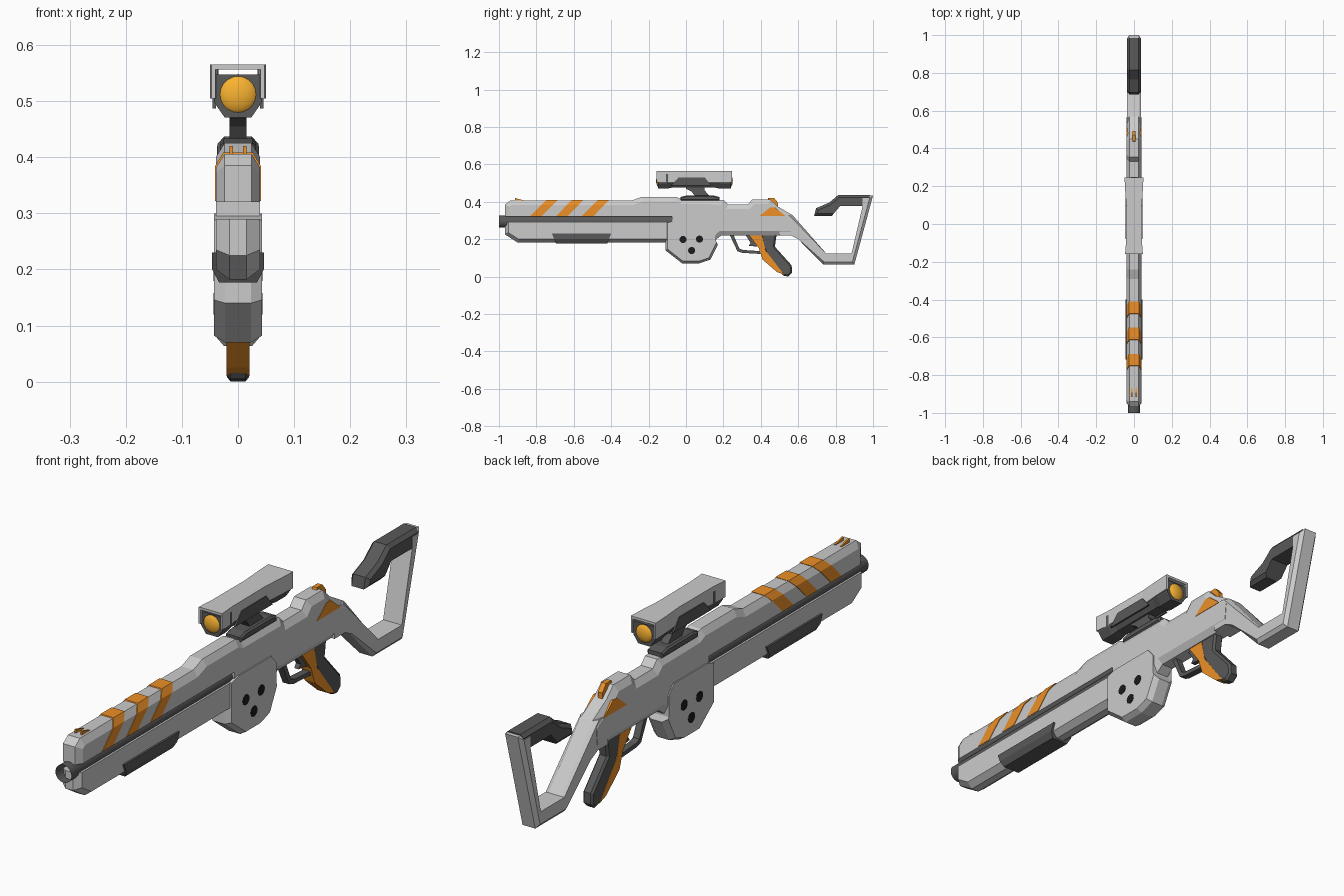
import bpy, bmesh, math
from mathutils import Matrix

if "Cube" in bpy.data.objects:
    bpy.data.objects.remove(bpy.data.objects["Cube"])


def material(name, rgb):
    m = bpy.data.materials.new(name)
    m.diffuse_color = (*rgb, 1)
    m.use_nodes = True
    m.node_tree.nodes["Principled BSDF"].inputs["Base Color"].default_value = m.diffuse_color
    return m


DARK = material("dark_grey", (0.10, 0.10, 0.10))
BLACK = material("black", (0.01, 0.01, 0.01))
ORANGE = material("orange", (0.85, 0.28, 0.02))
LENS = material("amber", (0.95, 0.45, 0.03))


def finish(bm, name, mat=None, smooth=False):
    bmesh.ops.recalc_face_normals(bm, faces=bm.faces)
    me = bpy.data.meshes.new(name)
    bm.to_mesh(me)
    bm.free()
    if mat:
        me.materials.append(mat)
    for p in me.polygons:
        p.use_smooth = smooth
    ob = bpy.data.objects.new(name, me)
    bpy.context.collection.objects.link(ob)
    return ob


def plate(name, pts, w, mat=None, dz=0, dx=0, skip=(), x=0):
    """Side profile (y, z) of half width w; rims chamfered dz in profile, dx in width."""
    bm = bmesh.new()
    k = dz / dx if dz else 1
    n = len(pts)
    sides = [[bm.verts.new((s * w * k, y, z)) for y, z in pts] for s in (-1, 1)]
    for side in sides:
        bm.faces.new(side)
    for i in range(n):
        j = (i + 1) % n
        bm.faces.new((sides[0][i], sides[0][j], sides[1][j], sides[1][i]))
    bmesh.ops.recalc_face_normals(bm, faces=bm.faces)
    if dz:
        rim = [bm.edges.get((s[i], s[(i + 1) % n])) for s in sides for i in range(n) if i not in skip]
        bmesh.ops.bevel(bm, geom=rim, offset=dz, offset_type='OFFSET', segments=1,
                        profile=0.5, affect='EDGES', clamp_overlap=True)
    for v in bm.verts:
        v.co.x = v.co.x / k + x
    return finish(bm, name, mat)


def loft(name, rings, mat=None):
    """Skin a list of equal-length vertex rings and cap both ends."""
    bm = bmesh.new()
    rs = [[bm.verts.new(p) for p in r] for r in rings]
    n = len(rs[0])
    for a, b in zip(rs, rs[1:]):
        for i in range(n):
            j = (i + 1) % n
            bm.faces.new((a[i], a[j], b[j], b[i]))
    bm.faces.new(rs[0])
    bm.faces.new(rs[-1])
    return finish(bm, name, mat)


def cylinder(name, r, length, rot_axis, loc, mat, caps=True, seg=32, smooth=False):
    bm = bmesh.new()
    bmesh.ops.create_cone(bm, cap_ends=caps, segments=seg, radius1=r, radius2=r, depth=length,
                          matrix=Matrix.Translation(loc) @ Matrix.Rotation(math.pi / 2, 4, rot_axis))
    return finish(bm, name, mat, smooth)


# Upper shroud and receiver in one profile
plate("receiver", [(-.968, .32), (-.968, .385), (-.94, .406), (-.29, .406), (-.24, .425),
                   (-.05, .425), (-.02, .412), (.20, .41), (.225, .385), (.33, .385),
                   (.355, .413), (.45, .413), (.49, .375), (.57, .328), (.56, .22),
                   (.19, .22), (.15, .19), (-.075, .19), (-.075, .32)],
      .039, dz=.024, dx=.015, skip=(13, 16, 17, 18))

# Lower shroud, hand guard and open barrel tube
plate("lower_shroud", [(-.968, .29), (-.968, .225), (-.90, .182), (-.09, .182), (-.09, .29)],
      .039, dz=.018, dx=.024, skip=(3, 4))
guard = [(-.046, .23), (-.046, .20), (-.034, .177), (.034, .177), (.046, .20), (.046, .23)]
loft("hand_guard", [[(x, y + s * (.23 - z) * .4, z) for x, z in guard]
                    for y, s in ((-.717, 1), (-.40, -1))], DARK)
cylinder("barrel", .032, .93, 'X', (0, -.535, .294), DARK, caps=False, smooth=True)

# Round-bottomed housing with three dark ports
plate("housing", [(-.11, .285), (-.11, .14), (-.02, .07), (.07, .07), (.13, .09), (.17, .17),
                  (.16, .19), (.16, .265), (.13, .30), (-.06, .30)],
      .043, dz=.012, dx=.02, skip=(5, 6, 7, 8, 9))
for i, (y, z) in enumerate([(-.016, .198), (.072, .20), (.03, .139)]):
    cylinder(f"port_{i}", .019, .088, 'Y', (0, y, z), BLACK, seg=20)

# Orange bands slanting around the upper shroud
band = [(-.041, .322), (-.041, .384), (-.026, .4085), (.026, .4085), (.041, .384), (.041, .322)]
for i in range(3):
    y0 = -.834 + i * .138
    loft(f"stripe_{i}", [[(x, y + (z - .322) * .98, z) for x, z in band]
                         for y in (y0, y0 + .062)], ORANGE)

# Sights and rear accent panel
for s in (-1, 1):
    plate(f"front_sight_{s}", [(-.915, .40), (-.915, .42), (-.87, .408), (-.87, .40)],
          .003, ORANGE, x=s * .012)
plate("rear_sight", [(.435, .405), (.44, .421), (.47, .421), (.492, .395), (.492, .37)], .009, ORANGE)
plate("rear_panel", [(.395, .325), (.45, .37), (.475, .37), (.53, .325)], .0405, ORANGE)

# Open-frame stock and cheek rest
plate("stock", [(.50, .33), (.57, .328), (.75, .123), (.885, .123), (.945, .38), (.945, .433),
                (1.0, .433), (.90, .064), (.733, .064), (.60, .20), (.56, .22), (.50, .22)],
      .0375, dz=.014, dx=.012, skip=(0, 2, 3, 4, 9, 10, 11))
plate("cheek_rest", [(.985, .437), (.815, .437), (.765, .395), (.695, .365), (.685, .325),
                     (.78, .325), (.825, .378), (.97, .378)],
      .0365, DARK, dz=.013, dx=.012, skip=(5, 6, 7))

# Pistol grip, trigger and guard
plate("grip", [(.40, .23), (.485, .23), (.475, .16), (.565, .06), (.567, .02), (.545, .0),
               (.52, .005), (.44, .10), (.41, .16)], .02, DARK, dz=.008, dx=.007)
plate("grip_front", [(.33, .23), (.405, .23), (.425, .14), (.525, .01), (.485, .025),
                     (.41, .09), (.39, .15)], .0205, ORANGE)
plate("trigger", [(.32, .22), (.37, .22), (.38, .16), (.335, .165), (.345, .18)], .009, DARK)
plate("trigger_guard", [(.235, .22), (.275, .135), (.30, .127), (.41, .12), (.41, .135),
                        (.305, .142), (.285, .15), (.255, .22)], .013, DARK)

# Scope: mount, tube, hood and lenses
plate("scope_rail", [(-.03, .405), (-.03, .425), (0, .433), (.15, .433), (.18, .425), (.18, .405)],
      .032, DARK, dz=.006, dx=.006)
plate("scope_mount", [(0, .49), (.10, .49), (.10, .46), (.135, .42), (.055, .42), (.03, .455), (0, .47)],
      .015, DARK)
tube = [(-.04, .545), (-.04, .50), (-.022, .474), (.022, .474), (.04, .50), (.04, .545)]
loft("scope_tube", [[(x * k, y, .515 + (z - .515) * k) for x, z in tube]
                    for y, k in ((-.15, 1.08), (-.10, 1.08), (-.07, .95), (.15, .95), (.18, 1.08), (.24, 1.08))],
     DARK)
hood = [(-1, .565), (-1, .505), (-.85, .505), (-.85, .556), (.85, .556), (.85, .505), (1, .505), (1, .565)]
loft("scope_hood", [[(x * w, y, z) for x, z in hood]
                    for y, w in ((-.158, .047), (-.09, .042), (.10, .041), (.18, .047), (.245, .05))])
for s in (-1, 1):
    plate(f"scope_side_{s}", [(-.08, .487), (-.04, .53), (.10, .53), (.135, .487)], .003, DARK, x=s * .042)
for name, y in (("front_lens", -.142), ("rear_lens", .232)):
    bm = bmesh.new()
    bmesh.ops.create_uvsphere(bm, u_segments=24, v_segments=12, radius=.036)
    for v in bm.verts:
        v.co = (v.co.x, v.co.y * .5 + y, v.co.z + .512)
    finish(bm, name, LENS, True)
